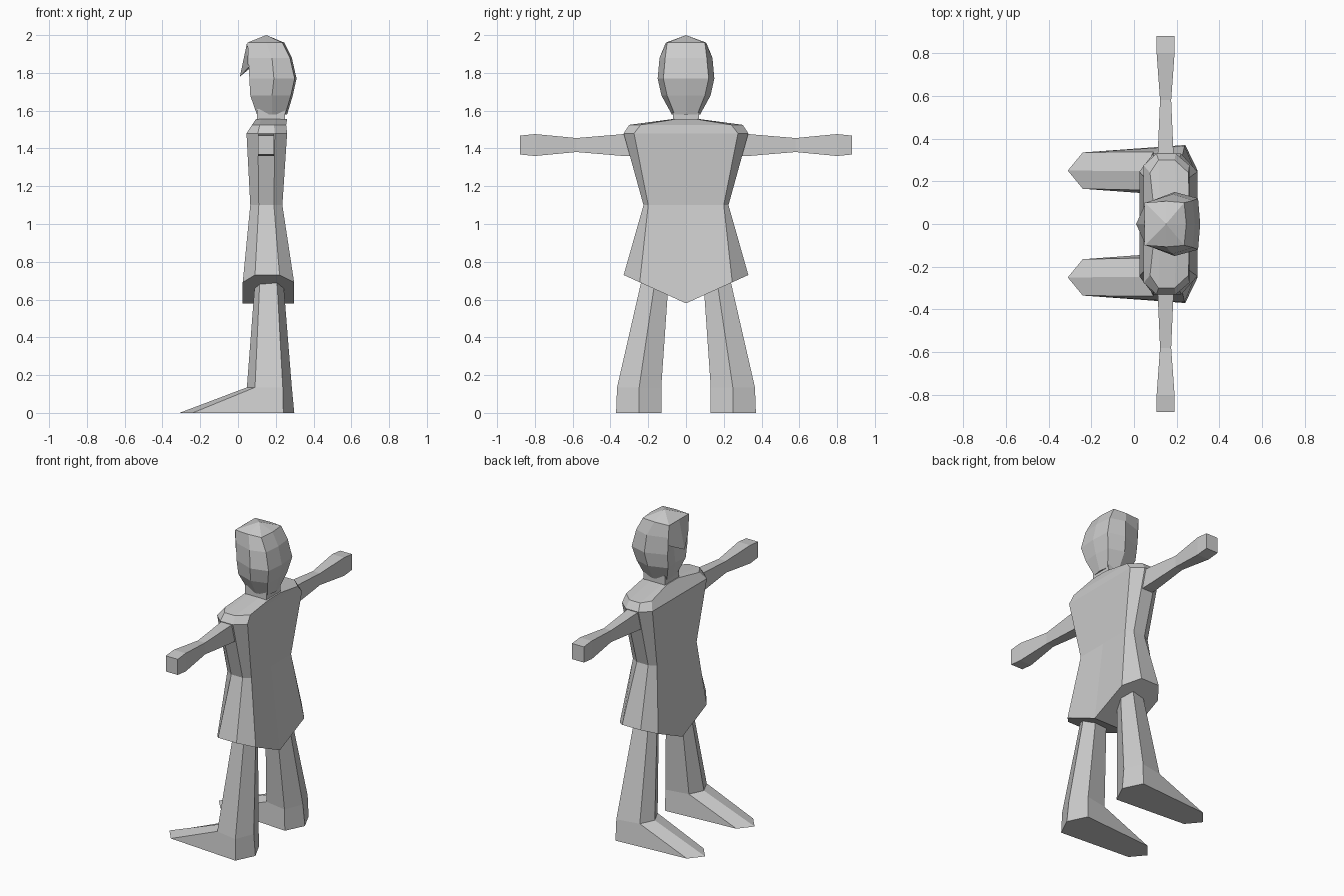
import bpy, bmesh

if "Cube" in bpy.data.objects:
    bpy.data.objects.remove(bpy.data.objects["Cube"])


def loft(name, rings, closed=False, caps=(True, True)):
    """Skin the +y side through rings of points, then mirror across y = 0."""
    bm = bmesh.new()
    rows = [[bm.verts.new(p) for p in ring] for ring in rings]
    n = len(rows[0])
    for a, b in zip(rows, rows[1:]):
        for i in range(n if closed else n - 1):
            j = (i + 1) % n
            bm.faces.new((a[i], a[j], b[j], b[i]))
    for use, row in zip(caps, (rows[0], rows[-1])):
        if use:
            bm.faces.new(row)
    bmesh.ops.remove_doubles(bm, verts=bm.verts, dist=0.0005)
    bmesh.ops.recalc_face_normals(bm, faces=bm.faces)
    me = bpy.data.meshes.new(name)
    bm.to_mesh(me)
    bm.free()
    ob = bpy.data.objects.new(name, me)
    bpy.context.collection.objects.link(ob)
    mir = ob.modifiers.new("mirror", 'MIRROR')
    mir.use_axis = (False, True, False)
    mir.use_clip = True
    return ob


# Tunic: broad front and back panels with narrow chamfered sides, pointed hem
def tunic_ring(z, xf, x1, x2, xb, panel, side, dip=0.0):
    pts = [(xf, 0), (xf, panel), (x1, side), (x2, side), (xb, panel), (xb, 0)]
    return [(x, y, z - dip * (1 - y / side)) for x, y in pts]


loft("tunic", [
    tunic_ring(0.73, 0.025, 0.09, 0.22, 0.297, 0.245, 0.33, 0.15),
    tunic_ring(1.10, 0.065, 0.11, 0.19, 0.235, 0.20, 0.225),
    tunic_ring(1.48, 0.045, 0.105, 0.195, 0.26, 0.275, 0.33),
    tunic_ring(1.525, 0.075, 0.115, 0.19, 0.255, 0.24, 0.30),
    tunic_ring(1.555, 0.095, 0.12, 0.20, 0.26, 0.055, 0.075),
])

# Neck
loft("neck", [[(0.10, 0, z), (0.10, w, z), (0.25, w, z), (0.25, 0, z)]
              for z, w in ((1.52, 0.07), (1.61, 0.07))])


# Head and hair: faceted rings closing to a low peak, face slightly recessed
def head_ring(z, xc, xf, wf, xs, ws, xb, wb):
    return [(xc, 0, z), (xf, wf, z), (xs, ws, z), (xb, wb, z), (xb + 0.01, 0, z)]


loft("head", [
    head_ring(1.58, 0.10, 0.10, 0.05, 0.18, 0.075, 0.25, 0.06),
    head_ring(1.68, 0.075, 0.065, 0.09, 0.18, 0.13, 0.28, 0.10),
    head_ring(1.77, 0.085, 0.06, 0.10, 0.19, 0.15, 0.30, 0.12),
    head_ring(1.88, 0.08, 0.055, 0.10, 0.18, 0.14, 0.275, 0.11),
    head_ring(1.96, 0.05, 0.05, 0.10, 0.15, 0.107, 0.235, 0.10),
    [(0.15, 0, 2.0)] * 5,
], caps=(True, False))

# Pointed fringe over the face
loft("fringe", [
    [(0.048, 0, 1.96), (0.048, 0.10, 1.955)],
    [(0.01, 0, 1.78), (0.055, 0.10, 1.83)],
    [(0.08, 0, 1.84), (0.07, 0.10, 1.83)],
], caps=(False, False))

# Arms: square tubes, thinner at the elbow
loft("arms", [[(0.148 + sx * hx, y, 1.418 + sz * hz)
               for sx, sz in ((-1, -1), (1, -1), (1, 1), (-1, 1))]
              for y, hx, hz in ((0.24, 0.038, 0.06), (0.33, 0.037, 0.058),
                                (0.58, 0.026, 0.037), (0.80, 0.042, 0.058),
                                (0.88, 0.042, 0.05))], closed=True)


# Legs: six-sided, with the bottom ring stretched forward into a pointed foot
def leg_ring(z, xf, x1, x2, xb, yc, w1, w2):
    pts = [(xf, 0), (x1, w1), (x2, w2), (xb, 0), (x2, -w2), (x1, -w1)]
    return [(x, yc + y, z) for x, y in pts]


loft("legs", [
    leg_ring(0.0, -0.31, -0.24, 0.24, 0.298, 0.25, 0.085, 0.12),
    leg_ring(0.135, 0.047, 0.09, 0.237, 0.285, 0.248, 0.09, 0.117),
    leg_ring(0.76, 0.095, 0.118, 0.203, 0.235, 0.155, 0.05, 0.067),
], closed=True)
